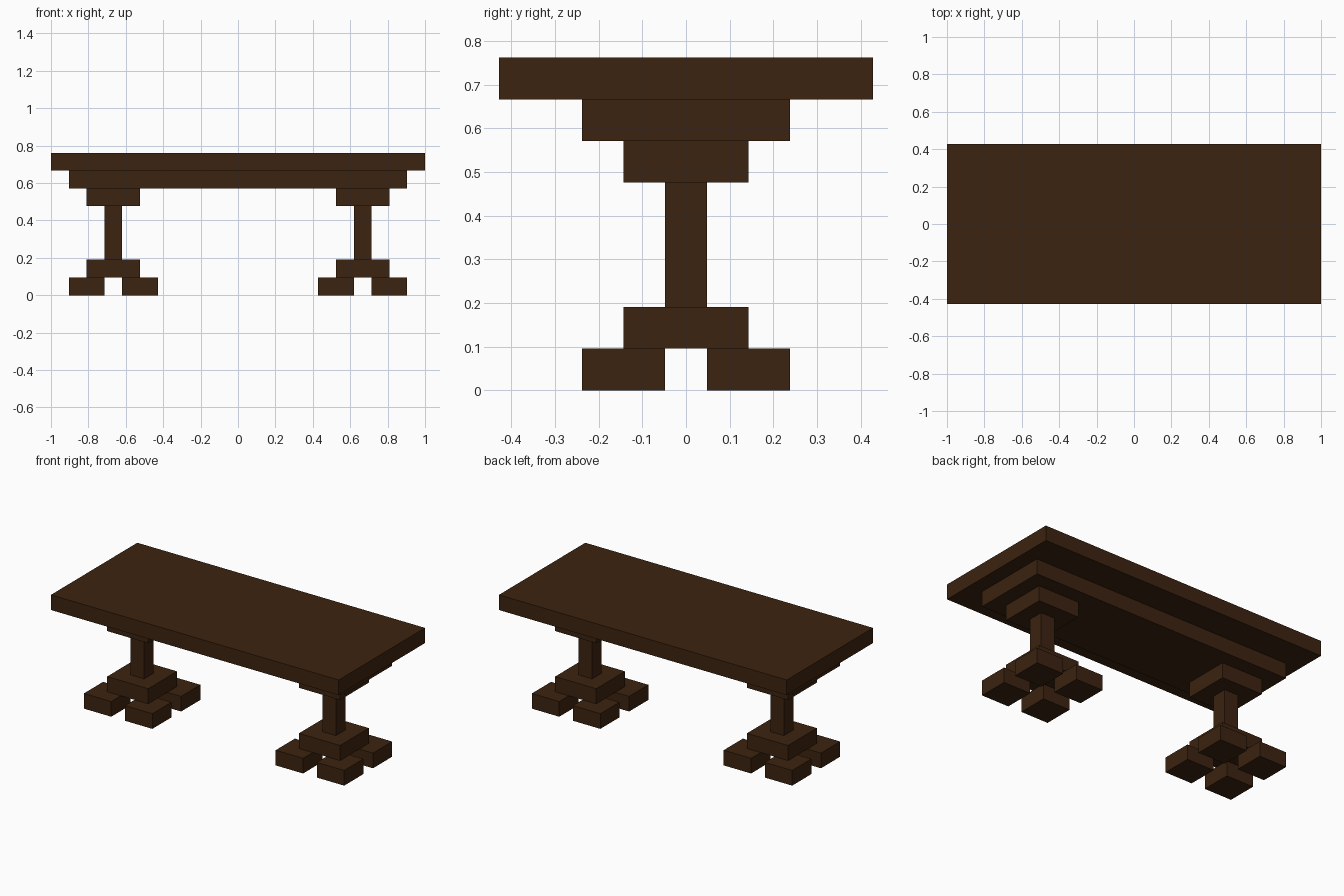
import bpy

if "Cube" in bpy.data.objects:
    bpy.data.objects.remove(bpy.data.objects["Cube"])

U = 2 / 21  # one block unit: the tabletop is 21 blocks long

wood = bpy.data.materials.new("dark_brown_wood")
wood.diffuse_color = (0.045, 0.017, 0.005, 1)
wood.use_nodes = True
wood.node_tree.nodes["Principled BSDF"].inputs["Base Color"].default_value = wood.diffuse_color


def box(name, x, y, z, sx, sy, sz):
    """Box centred on x, y with its bottom at z, all in block units."""
    bpy.ops.mesh.primitive_cube_add(size=1, location=(x * U, y * U, (z + sz / 2) * U))
    ob = bpy.context.object
    ob.name = name
    ob.scale = (sx * U, sy * U, sz * U)
    bpy.ops.object.transform_apply(location=False, rotation=False, scale=True)
    ob.data.materials.append(wood)
    return ob


# Tabletop and the long support board below it
box("tabletop", 0, 0, 7, 21, 9, 1)
box("support_board", 0, 0, 6, 19, 5, 1)

# Two pedestals, each with a cap, column, base and four feet
for side, s in (("left", -1), ("right", 1)):
    cx = 7 * s
    box(f"{side}_pedestal_cap", cx, 0, 5, 3, 3, 1)
    box(f"{side}_column", cx, 0, 2, 1, 1, 3)
    box(f"{side}_pedestal_base", cx, 0, 1, 3, 3, 1)
    for dx, xn in ((-1.5, "left"), (1.5, "right")):
        for dy, yn in ((-1.5, "front"), (1.5, "back")):
            box(f"{side}_pedestal_{yn}_{xn}_foot", cx + dx, dy, 0, 2, 2, 1)
